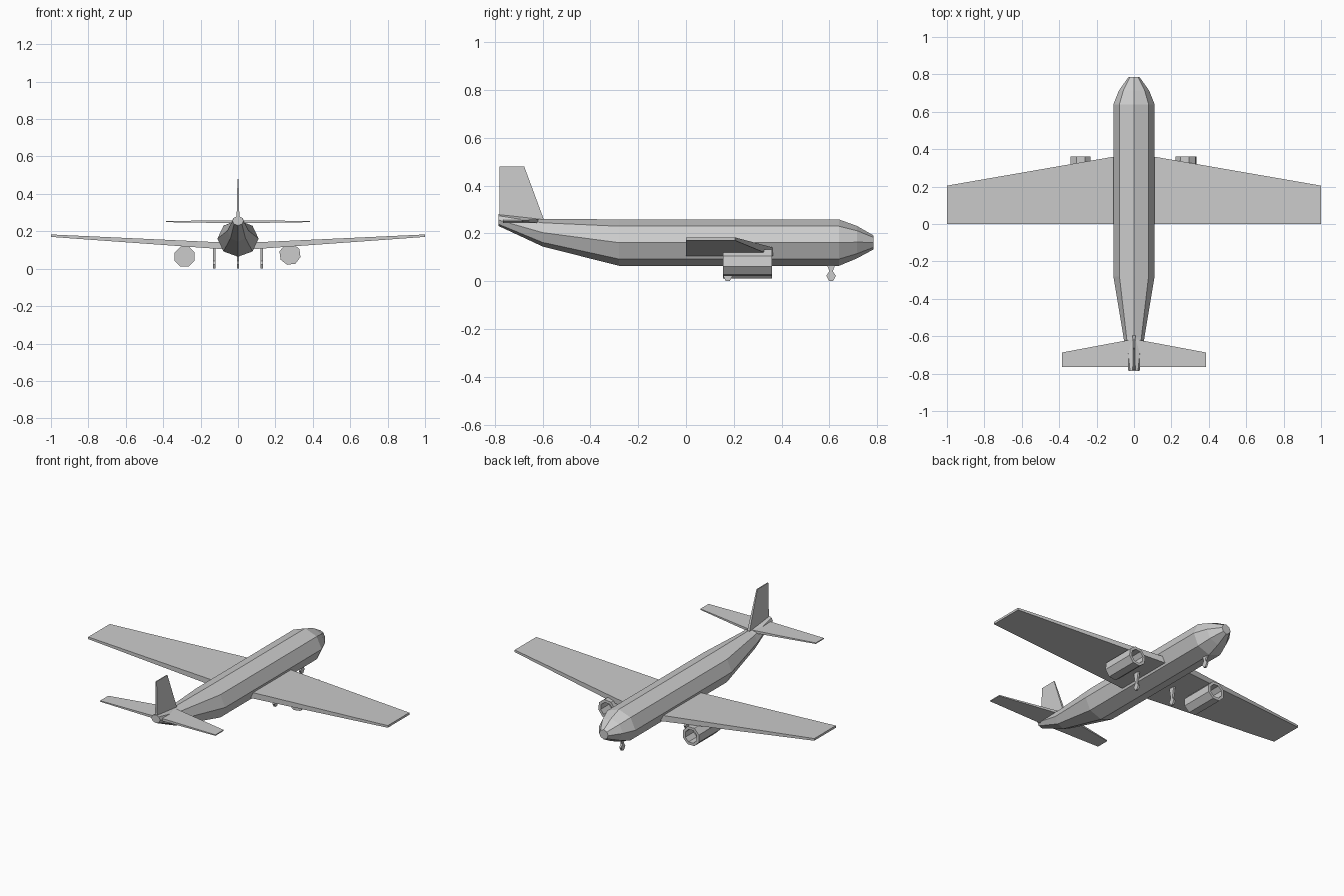
import bpy, bmesh
from math import cos, sin, pi, radians

if "Cube" in bpy.data.objects:
    bpy.data.objects.remove(bpy.data.objects["Cube"])


def loft(name, rings):
    """Skin a list of equal-length point rings and cap both ends."""
    bm = bmesh.new()
    rows = [[bm.verts.new(p) for p in ring] for ring in rings]
    n = len(rows[0])
    for a, b in zip(rows, rows[1:]):
        for i in range(n):
            j = (i + 1) % n
            bm.faces.new((a[i], a[j], b[j], b[i]))
    bm.faces.new(rows[0])
    bm.faces.new(rows[-1])
    bmesh.ops.recalc_face_normals(bm, faces=bm.faces)
    mesh = bpy.data.meshes.new(name)
    bm.to_mesh(mesh)
    bm.free()
    ob = bpy.data.objects.new(name, mesh)
    bpy.context.collection.objects.link(ob)
    return ob


def octagon(x, y, z, rx, rz, turn=0):
    return [(x + rx * cos(turn + k * pi / 4), y, z + rz * sin(turn + k * pi / 4))
            for k in range(8)]


def wing_section(x, y0, y1, z0, z1):
    return [(x, y0, z0), (x, y1, z0), (x, y1, z1), (x, y0, z1)]


# Fuselage: y, centre z, half width, half height
stations = [(-0.785, 0.256, 0.03, 0.025), (-0.60, 0.203, 0.057, 0.058),
            (-0.28, 0.161, 0.11, 0.097), (0.64, 0.161, 0.11, 0.097),
            (0.715, 0.163, 0.08, 0.068), (0.785, 0.162, 0.03, 0.029)]
loft("fuselage", [octagon(0, y, z, rx, rz) for y, z, rx, rz in stations])

for side, word in ((-1, "left"), (1, "right")):
    # Wings and tailplane
    loft(word + "_wing", [wing_section(side * 0.05, 0, 0.37, 0.102, 0.139),
                          wing_section(side * 1.0, 0, 0.205, 0.17, 0.183)])
    loft(word + "_tailplane", [wing_section(0, -0.765, -0.615, 0.243, 0.259),
                               wing_section(side * 0.385, -0.765, -0.687, 0.249, 0.255)])

# Tail fin
loft("tail_fin", [
    [(-t, -0.78, z), (t, -0.78, z), (t, y, z), (-t, y, z)]
    for t, y, z in ((0.008, -0.59, 0.245), (0.003, -0.677, 0.48))])

# Engines: open octagonal intakes, each turned a little differently
for word, x, z, deg in (("left", -0.285, 0.065, 22.5), ("right", 0.278, 0.077, -15)):
    loft(word + "_engine", [octagon(x, y, z, r, r, radians(deg)) for y, r in
                            ((0.155, 0.058), (0.36, 0.058), (0.36, 0.041), (0.28, 0.041))])

# Landing gear: flat strut and wheel profile
for word, x, y, top in (("nose", 0, 0.607, 0.075), ("left", -0.127, 0.175, 0.115),
                        ("right", 0.127, 0.175, 0.115)):
    outline = [(-0.008, 0), (0.008, 0), (0.02, 0.022), (0.007, 0.042), (0.02, top),
               (-0.02, top), (-0.007, 0.042), (-0.02, 0.022)]
    loft(word + "_landing_gear", [[(x + s * 0.006, y + dy, z) for dy, z in outline]
                                  for s in (-1, 1)])
